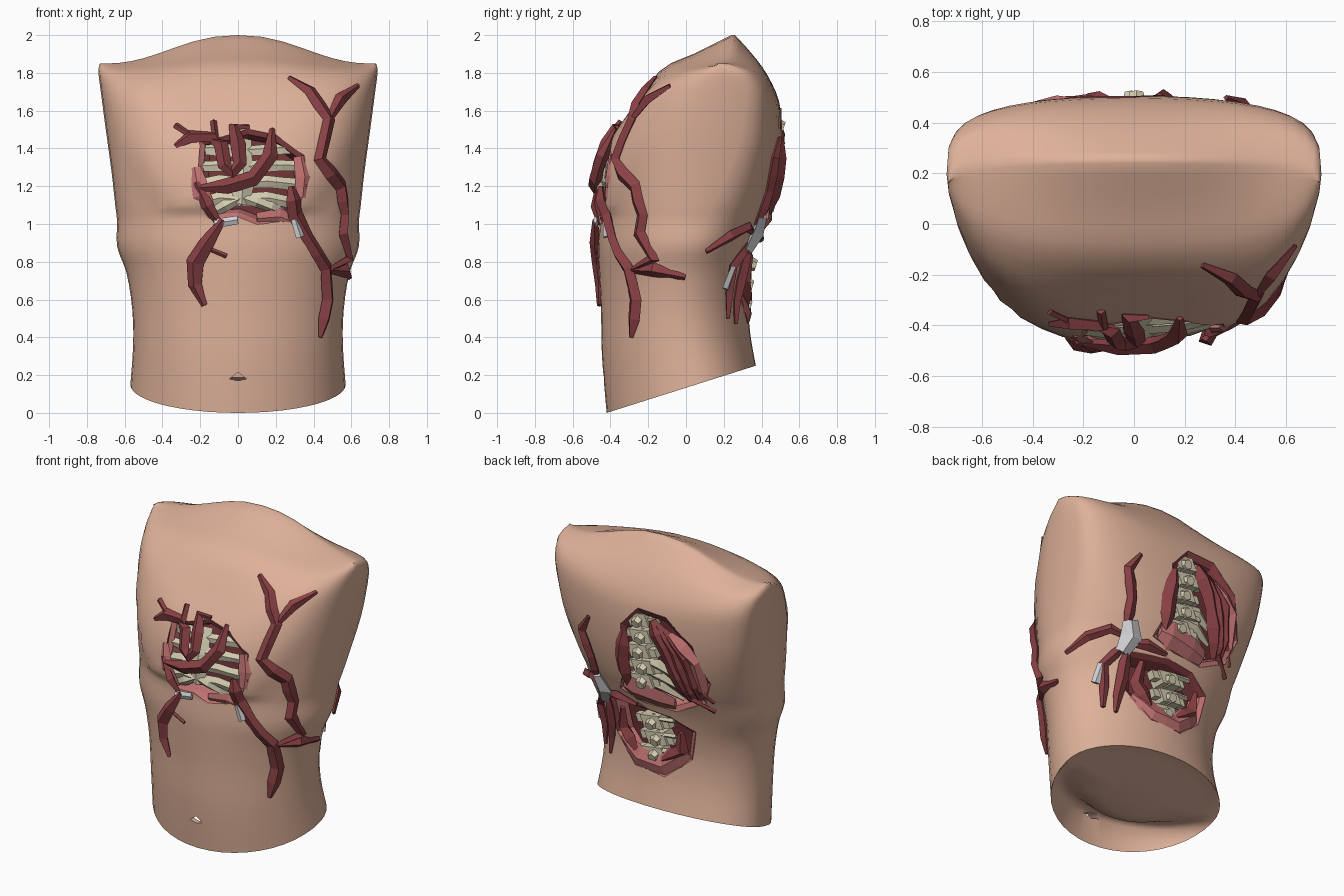
import bpy, bmesh, math, random
from mathutils import Vector, Matrix
from mathutils.bvhtree import BVHTree

random.seed(4)
if "Cube" in bpy.data.objects:
    bpy.data.objects.remove(bpy.data.objects["Cube"], do_unlink=True)
FRONT, BACK = -1, 1


def material(name, rgb):
    m = bpy.data.materials.new(name)
    m.use_nodes = True
    m.diffuse_color = (*rgb, 1)
    bsdf = m.node_tree.nodes["Principled BSDF"]
    bsdf.inputs["Base Color"].default_value = (*rgb, 1)
    bsdf.inputs["Roughness"].default_value = 0.8
    return m


SKIN = material("skin", (.73, .44, .32))
BLOOD = material("dark red muscle", (.25, .052, .058))
FLESH = material("pink flesh", (.54, .17, .17))
BONE = material("bone", (.66, .61, .44))
FASCIA = material("pale grey fascia", (.62, .62, .64))
DEEP = material("deep red", (.17, .035, .038))


def make(name, bm, *mats):
    bmesh.ops.recalc_face_normals(bm, faces=bm.faces)
    me = bpy.data.meshes.new(name)
    bm.to_mesh(me)
    bm.free()
    ob = bpy.data.objects.new(name, me)
    bpy.context.collection.objects.link(ob)
    for m in mats:
        me.materials.append(m)
    return ob


def bridge(bm, a, b):
    n = len(a)
    for i in range(n):
        bm.faces.new((a[i], a[(i + 1) % n], b[(i + 1) % n], b[i]))


# Torso: rings of half width, then (y, z) at the front, side and back
RINGS = [
    (.57, -.42, 0, .05, .149, .37, .25), (.555, -.445, .3, 0, .36, .34, .42),
    (.56, -.45, .55, -.02, .55, .33, .6), (.59, -.46, .74, -.02, .74, .35, .75),
    (.64, -.465, .88, 0, .88, .38, .9), (.64, -.455, 1.03, .02, 1.01, .43, 1.03),
    (.65, -.455, 1.11, .04, 1.1, .46, 1.12), (.67, -.44, 1.26, .08, 1.28, .49, 1.27),
    (.70, -.395, 1.42, .14, 1.5, .505, 1.45), (.725, -.31, 1.57, .19, 1.69, .495, 1.64),
    (.738, -.14, 1.81, .2, 1.79, .43, 1.79), (.737, .05, 1.905, .18, 1.83, .35, 1.9),
    (.73, .24, 2, .16, 1.85, .26, 2)]
SEGS, STEPS = 44, 3


def spline(k, t):
    p = [RINGS[min(max(k + d, 0), len(RINGS) - 1)] for d in (-1, 0, 1, 2)]
    return [.5 * (2 * b + (c - a) * t + (2 * a - 5 * b + 4 * c - d) * t * t
                  + (3 * b - a - 3 * c + d) * t ** 3) for a, b, c, d in zip(*p)]


def smoothstep(lo, hi, v):
    t = min(max((v - lo) / (hi - lo), 0), 1)
    return t * t * (3 - 2 * t)


def torso_ring(bm, ring):
    w, yf, zf, ys, zs, yb, zb = ring
    upper = smoothstep(.7, 1.5, zs)  # oval waist, boxier chest and shoulders
    verts = []
    for i in range(SEGS):
        a = math.tau * i / SEGS
        s, c = math.sin(a), math.cos(a)
        x = w * math.copysign(abs(s) ** (1 - .1 * upper), s)
        k = abs(c) ** (1 - (.22 if c > 0 else .57) * upper)
        y = ys + ((yf if c > 0 else yb) - ys) * k
        z = zs + ((zf if c > 0 else zb) - zs) * (k * (1 - upper) + c ** 6 * upper)
        if c > .1:  # raised breast plate with a curved lower edge
            d = max(0, abs(x) - .38)
            edge = 1.07 + 1.2 * d + 2.2 * d * d
            y -= .03 * smoothstep(edge - .03, edge + .03, z) * (1 - smoothstep(1.25, 1.7, z))
        verts.append(bm.verts.new((x, y, z)))
    return verts


bm = bmesh.new()
last = len(RINGS) - 1
levels = [spline(k, j / STEPS) for k in range(last) for j in range(STEPS)] + [RINGS[-1]]
loops = [torso_ring(bm, r) for r in levels]
for a, b in zip(loops, loops[1:]):
    bridge(bm, a, b)
# Close the shoulder ridge front to back
top, half = loops[-1], SEGS // 2
for i in range(-half // 2, half // 2):
    quad = [top[j % SEGS] for j in (i, i + 1, half - i - 1, half - i)]
    bm.faces.new(list(dict.fromkeys(quad)))
# Underside: rounded, with a hollow behind the front rim
rim, centre = loops[0], Vector((0, 0, .135))
for scale, lift in ((.96, .17), (.8, .17), (.6, .06), (.35, 0)):
    inner = [bm.verts.new(centre + (v.co - centre) * scale
                          + Vector((0, 0, .004 + lift * max(0, math.cos(math.tau * i / SEGS)))))
             for i, v in enumerate(loops[0])]
    bridge(bm, rim, inner)
    rim = inner
bm.faces.new(rim)
bmesh.ops.recalc_face_normals(bm, faces=bm.faces)
tree = BVHTree.FromBMesh(bm)
torso = make("torso_skin", bm, SKIN, DEEP)


def on_skin(x, z, side):
    hit, n, *_ = tree.ray_cast(Vector((x, side * 2, z)), Vector((0, -side, 0)))
    if hit is None:
        hit, n, *_ = tree.find_nearest(Vector((x, 0, z)))
    return hit, n


# Wounds: a cavity following the skin, with a sloping torn lip
def wound(name, outline, side, depth, lip=None, slot=1):
    cx = sum(p[0] for p in outline) / len(outline)
    cz = sum(p[1] for p in outline) / len(outline)

    def loop(bm, off, scale=1):
        return [bm.verts.new(on_skin(cx + (x - cx) * scale, cz + (z - cz) * scale, side)[0]
                             + Vector((0, side * off, 0))) for x, z in outline]
    bm = bmesh.new()
    outer, floor = loop(bm, .2), loop(bm, -depth)
    bridge(bm, outer, floor)
    for ring, off in ((outer, .2), (floor, -depth)):
        mid = bm.verts.new(on_skin(cx, cz, side)[0] + Vector((0, side * off, 0)))
        for i in range(len(ring)):
            bm.faces.new((ring[i], ring[i - 1], mid))
    for f in bm.faces:
        f.material_index = slot
    cutter = make(name + "_cutter", bm, SKIN, DEEP)
    cutter.hide_render = True
    mod = torso.modifiers.new(name, 'BOOLEAN')
    mod.operation, mod.solver, mod.object = 'DIFFERENCE', 'EXACT', cutter
    bpy.context.view_layer.objects.active = torso
    bpy.ops.object.modifier_apply(modifier=mod.name)
    bpy.data.objects.remove(cutter, do_unlink=True)
    if lip:
        bm = bmesh.new()
        rings = [loop(bm, -.03, 1.0), loop(bm, .006, 1.01), loop(bm, -.02, .9), loop(bm, -depth, .8)]
        for a, b in zip(rings, rings[1:]):
            bridge(bm, a, b)
        for f in bm.faces:
            f.material_index = int(f.calc_center_median().z > cz + .05)
        make(name + "_torn_lip", bm, lip, BLOOD)


wound("chest_wound", [(-.22, 1.14), (-.15, 1.03), (0, 1.04), (.1, 1.0), (.3, 1.02), (.36, 1.2),
                      (.35, 1.36), (.2, 1.47), (.05, 1.5), (-.08, 1.46), (-.2, 1.44)], FRONT, .1, FLESH)
wound("upper_back_wound", [(.19, 1.0), (.02, .95), (-.2, .94), (-.4, 1.04), (-.46, 1.2), (-.38, 1.45),
                           (-.2, 1.6), (0, 1.61), (.12, 1.48), (.12, 1.2)], BACK, .1, FLESH)
wound("lower_back_wound", [(.33, .88), (.3, .64), (.14, .48), (-.08, .46), (-.25, .6), (-.29, .8),
                           (-.14, .88), (.05, .9)], BACK, .1, FLESH)
wound("navel", [(-.045, .18), (0, .215), (.045, .18), (0, .17)], FRONT, .06, slot=0)
bpy.ops.object.select_all(action='DESELECT')
torso.select_set(True)
bpy.context.view_layer.objects.active = torso
bpy.ops.object.shade_smooth_by_angle(angle=math.radians(76))


# Strands: four sided tubes lying along the skin
def strand(name, pts, side, r, mat, lift=.01, thick=.8, taper=.4):
    path = []
    for (x0, z0), (x1, z1) in zip(pts, pts[1:]):
        n = max(1, round(math.hypot(x1 - x0, z1 - z0) / .1))
        path += [(x0 + (x1 - x0) * i / n, z0 + (z1 - z0) * i / n) for i in range(n)]
    hits = [on_skin(x, z, side) for x, z in path + [pts[-1]]]
    spine = [p + n * lift for p, n in hits]
    bm, loops = bmesh.new(), []
    for i, (p, (_, n)) in enumerate(zip(spine, hits)):
        t = spine[min(i + 1, len(spine) - 1)] - spine[max(i - 1, 0)]
        s = t.cross(n).normalized()
        k = r * random.uniform(.85, 1.15) * (taper if i in (0, len(spine) - 1) else 1)
        loops.append([bm.verts.new(p + d * k) for d in (s, n * thick, -s, -n * thick)])
    for a, b in zip(loops, loops[1:]):
        bridge(bm, a, b)
    bm.faces.new(loops[0])
    bm.faces.new(loops[-1])
    return make(name, bm, mat)


front_veins = [
    [(.27, 1.77), (.38, 1.7), (.48, 1.55), (.43, 1.34), (.54, 1.2), (.56, 1.05), (.55, .95), (.58, .82), (.48, .76)],
    [(.63, 1.73), (.54, 1.66), (.48, 1.55)],
    [(.28, 1.2), (.3, 1.05), (.37, .92), (.46, .77), (.47, .6), (.43, .4)],
    [(.46, .76), (.56, .76), (.63, .71)],
    [(-.33, 1.41), (-.25, 1.46), (-.12, 1.46), (-.13, 1.54)], [(-.33, 1.52), (-.24, 1.46)],
    [(.18, 1.5), (.17, 1.36), (.08, 1.24), (-.06, 1.2), (-.2, 1.19)],
    [(-.14, 1.44), (-.09, 1.42), (-.07, 1.31), (-.03, 1.27), (.01, 1.32), (0, 1.42), (-.02, 1.51), (.06, 1.51)],
    [(-.22, 1.22), (-.16, 1.1), (-.1, 1.0)]]
for i, pts in enumerate(front_veins):
    strand(f"front_vein_{i + 1}", pts, FRONT, .038, BLOOD, .008)
strand("hanging_vein", [(-.08, 1.02), (-.16, .9), (-.22, .8), (-.22, .68), (-.17, .57)], FRONT, .042, BLOOD, .03)
strand("hanging_vein_branch", [(-.18, .88), (-.06, .83)], FRONT, .03, BLOOD)
back_veins = [
    [(.36, 1.46), (.43, 1.35), (.38, 1.18), (.37, 1.0)], [(.33, .95), (.45, .99), (.55, .94), (.61, .86)],
    [(.35, .92), (.44, .78), (.42, .64), (.42, .5)], [(.34, .92), (.22, .94), (.08, .92)],
    [(.33, .9), (.33, .7), (.36, .47)]]
for i, pts in enumerate(back_veins):
    strand(f"back_vein_{i + 1}", pts, BACK, .034, BLOOD, .015)

# Pale fascia and loose pink flaps
for i, (pts, side, r) in enumerate([
        ([(-.12, 1.0), (0, 1.02)], FRONT, .03), ([(.29, 1.03), (.32, .93)], FRONT, .03),
        ([(.36, 1.05), (.33, .96), (.36, .86)], BACK, .065), ([(.45, .78), (.46, .66)], BACK, .04)]):
    strand(f"fascia_{i + 1}", pts, side, r, FASCIA, .025, .5, .7)
for i, (pts, side, r) in enumerate([
        ([(-.23, 1.3), (-.2, 1.15), (-.14, 1.04)], FRONT, .05), ([(.1, 1.03), (.22, 1.04), (.32, 1.0)], FRONT, .05),
        ([(.33, 1.36), (.35, 1.25), (.34, 1.14)], FRONT, .05), ([(.15, 1.04), (0, 1.02), (-.2, .99)], BACK, .085),
        ([(.26, .62), (.12, .53), (-.06, .52), (-.22, .65)], BACK, .075)]):
    strand(f"flesh_flap_{i + 1}", pts, side, r, FLESH, -.005, .35, .7)

# Breastbone and ribs
strand("breastbone", [(.02, 1.46), (.03, 1.3), (.02, 1.1)], FRONT, .055, BONE, -.035, .5, .8)
for side, reach in (("left", .32), ("right", -.2)):
    for i, z in enumerate((1.13, 1.22, 1.31, 1.4)):
        strand(f"{side}_rib_{i + 1}", [(.02, z), (reach * .5, z + .01), (reach, z - .02 + i * .012)],
               FRONT, .034, BONE, -.04, .55, .9)
    strand(f"{side}_lower_rib", [(.02, 1.14), (reach * .8, 1.04)], FRONT, .03, BONE, -.03, .6, .8)
for i, z in enumerate((1.06, 1.14, 1.22)):
    strand(f"back_rib_{i + 1}", [(0, z + .03), (-.12, z + .02), (-.25, z - .05)], BACK, .04, BONE, -.035, .6)

# Back muscles beside the spine
for i in range(4):
    d = i * .07
    strand(f"back_muscle_{i + 1}", [(-.09 - d * .6, 1.55 - d * .3), (-.18 - d, 1.4 - d * .3),
                                    (-.26 - d * .7, 1.2 - d * .3), (-.31 - d * .4, 1.03)],
           BACK, .06, FLESH if i == 3 else BLOOD, -.02, .6)
for i, pts in enumerate([[(.22, .84), (.24, .7), (.14, .57)], [(-.2, .78), (-.19, .65), (-.06, .56)],
                         [(.1, 1.45), (.13, 1.25), (.12, 1.05)], [(-.32, 1.06), (-.44, .98)],
                         [(-.38, 1.14), (-.45, 1.05)]]):
    strand(f"torn_muscle_{i + 1}", pts, BACK, .05, BLOOD, 0, .7)


# Spine: body, spinous knob and two side processes for each vertebra
def vertebra(name, x, z):
    p, _ = on_skin(x, z, BACK)
    bm = bmesh.new()
    for dx, dy, size in ((0, -.06, (.14, .1, .08)), (.08, -.05, (.08, .05, .05)), (-.08, -.05, (.08, .05, .05))):
        m = Matrix.Translation(p + Vector((dx, dy, 0))) @ Matrix.Diagonal((*size, 1))
        bmesh.ops.create_cube(bm, size=1, matrix=m @ Matrix.Rotation(.25, 4, 'Y'))
    m = Matrix.Translation(p + Vector((0, -.02, -.01))) @ Matrix.Rotation(-math.pi / 2 - .3, 4, 'X')
    bmesh.ops.create_cone(bm, cap_ends=True, segments=6, radius1=.05, radius2=.03, depth=.07, matrix=m)
    make(name, bm, BONE)


for i, z in enumerate((1.11, 1.215, 1.32, 1.425, 1.53)):
    vertebra(f"upper_vertebra_{i + 1}", .01 * (-1) ** i, z)
for i, z in enumerate((.58, .69, .8)):
    vertebra(f"lower_vertebra_{i + 1}", .01 * (-1) ** i, z)
    strand(f"lower_side_bone_{i + 1}", [(-.05, z + .03), (-.15, z + .04)], BACK, .04, BONE, -.02)
